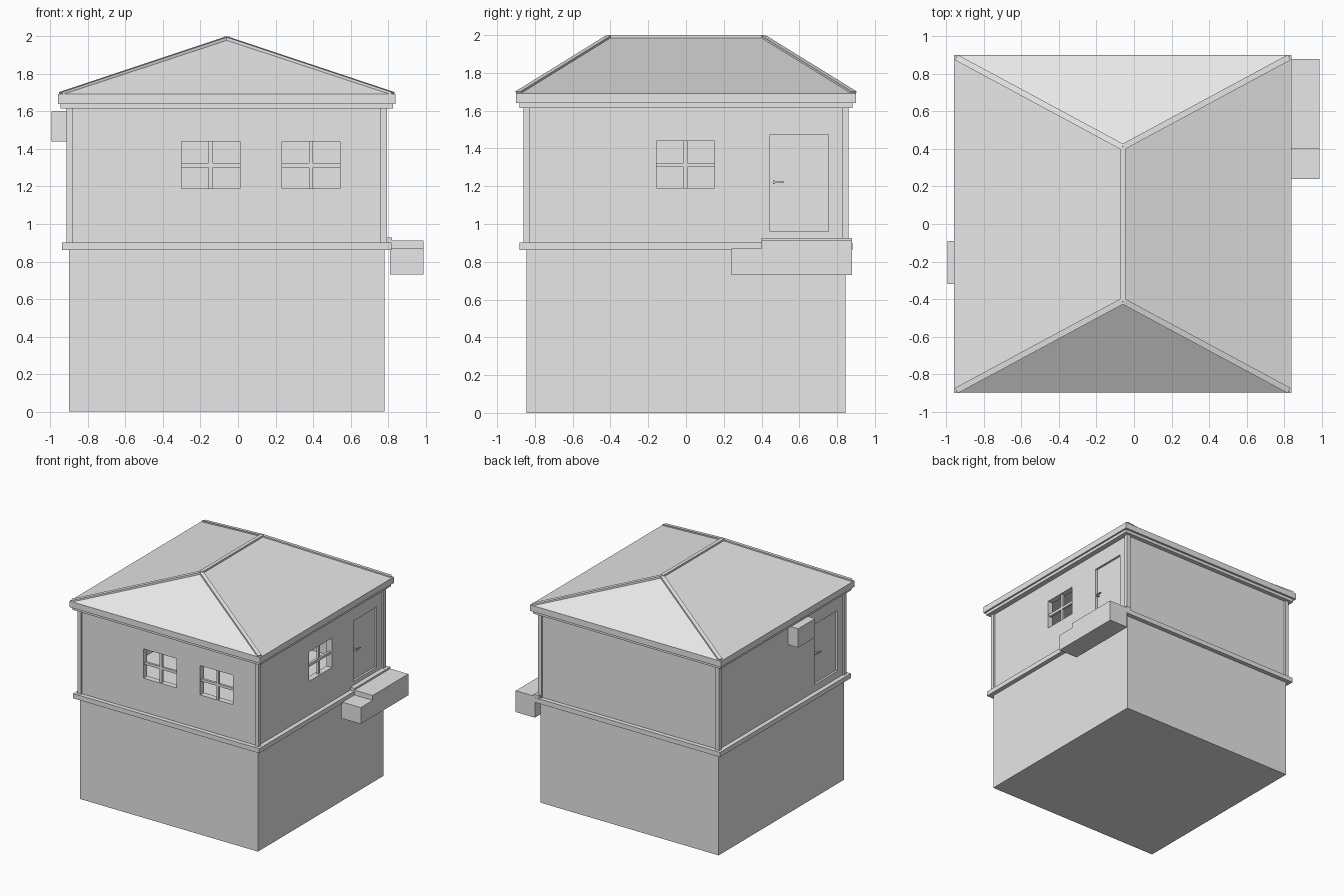
import bpy
import bmesh
from mathutils import Vector, Matrix

cube = bpy.data.objects.get("Cube")
if cube:
    bpy.data.objects.remove(cube, do_unlink=True)

# Single plain grey material
grey = bpy.data.materials.new("plain_grey")
grey.use_nodes = True
grey.diffuse_color = (0.8, 0.8, 0.8, 1)
grey.node_tree.nodes["Principled BSDF"].inputs["Base Color"].default_value = (0.8, 0.8, 0.8, 1)

CX = -0.06          # centre line of the house
HX, HY = 0.84, 0.845  # half size of the walls


def finish(name, bm):
    bmesh.ops.recalc_face_normals(bm, faces=bm.faces)
    mesh = bpy.data.meshes.new(name)
    bm.to_mesh(mesh)
    bm.free()
    mesh.materials.append(grey)
    obj = bpy.data.objects.new(name, mesh)
    bpy.context.collection.objects.link(obj)
    return obj


def box(name, x, y, z):
    """Box from three (low, high) ranges."""
    bm = bmesh.new()
    bmesh.ops.create_cube(bm, size=1)
    for v in bm.verts:
        v.co = [r[0] if c < 0 else r[1] for c, r in zip(v.co, (x, y, z))]
    return finish(name, bm)


def slab(name, hx, hy, z):
    """Box centred on the house."""
    return box(name, (CX - hx, CX + hx), (-hy, hy), z)


def cut(target, cutter):
    mod = target.modifiers.new("cut", "BOOLEAN")
    mod.operation = "DIFFERENCE"
    mod.solver = "EXACT"
    mod.object = cutter
    cutter.hide_render = True
    bpy.context.view_layer.update()
    graph = bpy.context.evaluated_depsgraph_get()
    mesh = bpy.data.meshes.new_from_object(target.evaluated_get(graph))
    target.modifiers.clear()
    target.data = mesh
    bpy.data.objects.remove(cutter, do_unlink=True)


def bar(name, a, b, width, height):
    """Rectangular bar between two points, kept upright."""
    a, b = Vector(a), Vector(b)
    along = (b - a).normalized()
    side = along.cross(Vector((0, 0, 1))).normalized()
    up = side.cross(along)
    bm = bmesh.new()
    bmesh.ops.create_cube(bm, size=1)
    rot = Matrix((along, side, up)).transposed()
    for v in bm.verts:
        v.co = rot @ Vector((v.co.x * (b - a).length, v.co.y * width, v.co.z * height)) + (a + b) / 2
    return finish(name, bm)


# Storeys
slab("lower_storey", HX, HY, (0, 0.87))
walls = slab("upper_walls", HX, HY, (0.87, 1.65))
cut(walls, slab("room_cutter", HX - 0.05, HY - 0.05, (0.92, 1.62)))

# Windows: openings with a cross of glazing bars
WZ = (1.19, 1.44)
for name, lo, hi in (("front_window_a", -0.3, 0.01), ("front_window_b", 0.235, 0.545)):
    mid = (lo + hi) / 2
    cut(walls, box("cutter", (lo, hi), (-HY - 0.1, -HY + 0.1), WZ))
    depth = (-HY + 0.012, -HY + 0.032)
    box(name + "_upright", (mid - 0.011, mid + 0.011), depth, WZ)
    box(name + "_crossbar", (lo, hi), depth, (1.302, 1.324))

right = CX + HX
lo, hi = -0.155, 0.15
cut(walls, box("cutter", (right - 0.1, right + 0.1), (lo, hi), WZ))
depth = (right - 0.032, right - 0.012)
box("side_window_upright", depth, (-0.013, 0.009), WZ)
box("side_window_crossbar", depth, (lo, hi), (1.302, 1.324))

# Recessed doors with lever handles, one on each side wall
for name, s in (("right_door", 1), ("left_door", -1)):
    face = CX + s * HX

    def span(a, b):
        return tuple(sorted((face + s * a, face + s * b)))

    def across(a, b):
        return tuple(sorted((s * a, s * b)))

    cut(walls, box("cutter", span(-0.018, 0.1), across(0.445, 0.755), (0.96, 1.475)))
    box(name + "_handle_stem", span(-0.02, 0.012), across(0.46, 0.472), (1.213, 1.229))
    box(name + "_handle_lever", span(0.004, 0.014), across(0.46, 0.52), (1.218, 1.226))

# Corner posts, floor band and cornice
for sx in (-1, 1):
    for sy in (-1, 1):
        x, y = CX + sx * (HX - 0.003), sy * (HY - 0.003)
        box("corner_post", (x - 0.017, x + 0.017), (y - 0.017, y + 0.017), (0.89, 1.63))
slab("floor_band", 0.878, 0.882, (0.862, 0.902))
slab("lower_cornice", 0.885, 0.882, (1.615, 1.645))
slab("eaves_board", 0.9, 0.9, (1.64, 1.692))

# Hipped roof
bm = bmesh.new()
ends = [bm.verts.new((CX, y, 1.99)) for y in (-0.41, 0.41)]
c = [bm.verts.new((CX + x * 0.9, y * 0.9, 1.69)) for x, y in ((-1, -1), (1, -1), (1, 1), (-1, 1))]
for f in ((c[0], c[1], ends[0]), (c[1], c[2], ends[1], ends[0]), (c[2], c[3], ends[1]),
          (c[3], c[0], ends[0], ends[1]), c[::-1]):
    bm.faces.new(f)
finish("hipped_roof", bm)

# Capping strips on ridge and hips
bar("ridge_cap", (CX, -0.41, 1.99), (CX, 0.41, 1.99), 0.03, 0.02)
for sx in (-1, 1):
    for sy in (-1, 1):
        bar("hip_cap", (CX + sx * 0.885, sy * 0.887, 1.695), (CX, sy * 0.41, 1.99), 0.032, 0.016)

# Entrance landing with one step and a threshold
box("landing", (0.81, 0.99), (0.4, 0.88), (0.73, 0.912))
box("landing_step", (0.81, 0.99), (0.24, 0.4), (0.73, 0.87))
box("threshold", (0.77, 0.82), (0.4, 0.88), (0.89, 0.927))

# Wall unit on the far side
box("wall_unit", (-0.995, -0.89), (-0.32, -0.09), (1.44, 1.6))
